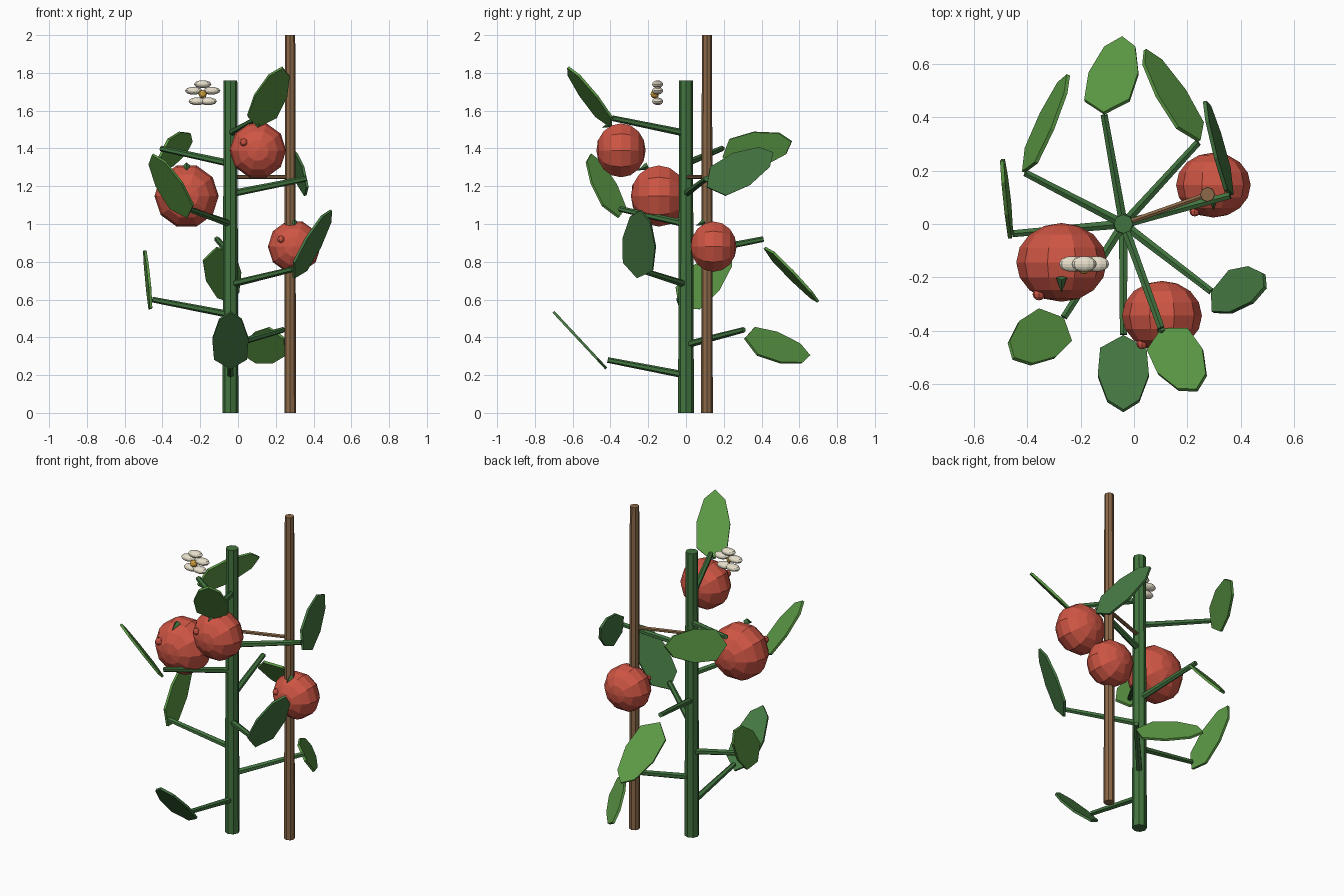
import bpy, bmesh, math
from mathutils import Matrix, Vector

if "Cube" in bpy.data.objects:
    bpy.data.objects.remove(bpy.data.objects["Cube"], do_unlink=True)


def material(name, rgb):
    m = bpy.data.materials.new(name)
    m.use_nodes = True
    m.diffuse_color = (*rgb, 1)
    m.node_tree.nodes["Principled BSDF"].inputs["Base Color"].default_value = (*rgb, 1)
    return m


STEM = material("stem green", (.054, .175, .05))
LEAF = material("leaf green", (.107, .32, .06))
DARK = material("dark leaf green", (.061, .19, .056))
RED = material("fruit red", (.62, .092, .058))
WOOD = material("stake brown", (.262, .141, .065))
PETAL = material("petal cream", (.8, .74, .6))
YELLOW = material("flower yellow", (.65, .37, .05))


def finish(name, bm, mat):
    bmesh.ops.recalc_face_normals(bm, faces=bm.faces)
    mesh = bpy.data.meshes.new(name)
    bm.to_mesh(mesh)
    bm.free()
    mesh.materials.append(mat)
    ob = bpy.data.objects.new(name, mesh)
    bpy.context.collection.objects.link(ob)
    return ob


def rod(name, a, b, r1, r2, mat, sides=8):
    """Tapered rod from a to b."""
    a, b = Vector(a), Vector(b)
    bm = bmesh.new()
    turn = (b - a).to_track_quat('Z', 'Y').to_matrix().to_4x4()
    bmesh.ops.create_cone(bm, cap_ends=True, segments=sides, radius1=r1, radius2=r2,
                          depth=(b - a).length,
                          matrix=Matrix.Translation((a + b) / 2) @ turn)
    return finish(name, bm, mat)


def ball(name, centre, radii, mat, u=10, v=8):
    """Faceted ellipsoid with its poles along y."""
    bm = bmesh.new()
    bmesh.ops.create_uvsphere(bm, u_segments=u, v_segments=v, radius=1)
    bm.transform(Matrix.Translation(centre) @ Matrix.Diagonal((*radii, 1))
                 @ Matrix.Rotation(math.pi / 2, 4, 'X') @ Matrix.Rotation(math.pi / 2, 4, 'Z'))
    return finish(name, bm, mat)


# Leaf outline: distance along the leaf, half width
OUTLINE = [(.07, .087), (.215, .096), (.355, .06)]
LEAF_LENGTH, LEAF_THICK = .41, .014


def leaf(name, base, spin, mat):
    half = [(w, -d) for d, w in OUTLINE]
    points = [(0, 0)] + half + [(0, -LEAF_LENGTH)] + [(-x, y) for x, y in reversed(half)]
    bm = bmesh.new()
    face = bm.faces.new([bm.verts.new((x, y, -LEAF_THICK / 2)) for x, y in points])
    top = bmesh.ops.extrude_face_region(bm, geom=[face])["geom"]
    bmesh.ops.translate(bm, vec=(0, 0, LEAF_THICK),
                        verts=[g for g in top if isinstance(g, bmesh.types.BMVert)])
    bm.transform(Matrix.Translation(base) @ Matrix.Rotation(math.radians(-47), 4, 'X')
                 @ Matrix.Rotation(-spin, 4, 'Y') @ Matrix.Rotation(spin, 4, 'Z'))
    return finish(name, bm, mat)


# Main stem, stake and tie
SX = -.04
rod("main_stem", (SX, 0, 0), (SX, 0, 1.76), .042, .036, STEM)
rod("stake", (.276, .111, 0), (.276, .111, 2), .031, .027, WOOD)
rod("tie", (SX, 0, 1.248), (.276, .111, 1.248), .011, .011, WOOD, 6)

# Branches spiral up the stem, each ending in a leaf
for i in range(9):
    spin = math.radians(137.5 * i)
    ang = spin - math.pi / 2
    z = .2 + .16 * i
    out = Vector((math.cos(ang), math.sin(ang), 0))
    start = Vector((SX, 0, z))
    rod(f"branch_{i + 1}", start, start + out * .415 + Vector((0, 0, .08)),
        .019, .015, STEM, 6)
    leaf(f"leaf_{i + 1}", start + out * .422 + Vector((0, 0, .035)), spin,
         DARK if i % 3 == 0 else LEAF)

# Fruit with a small bump and a sepal
FRUIT = [((-.272, -.144, 1.148), .17), ((.105, -.344, 1.39), .15), ((.298, .146, .88), .14)]
for i, (c, r) in enumerate(FRUIT):
    c = Vector(c)
    ball(f"fruit_{i + 1}", c, (r, r * .87, r), RED)
    ball(f"fruit_bump_{i + 1}", c + Vector((-.5, -.7, .28)) * r, (r * .14,) * 3, RED, 8, 6)
    rod(f"sepal_{i + 1}", c + Vector((0, -.34, .94)) * r, c + Vector((0, -.66, .8)) * r,
        r * .12, .001, STEM, 4)

# Flower
FX, FY, FZ = -.187, -.15, 1.69
for i in range(5):
    a = math.radians(90 + 72 * i)
    ball(f"petal_{i + 1}", (FX + .05 * math.cos(a), FY, FZ + .05 * math.sin(a)),
         (.046, .029, .021), PETAL, 10, 8)
ball("flower_centre", (FX, FY - .016, FZ - .003), (.022, .022, .022), YELLOW, 8, 6)
